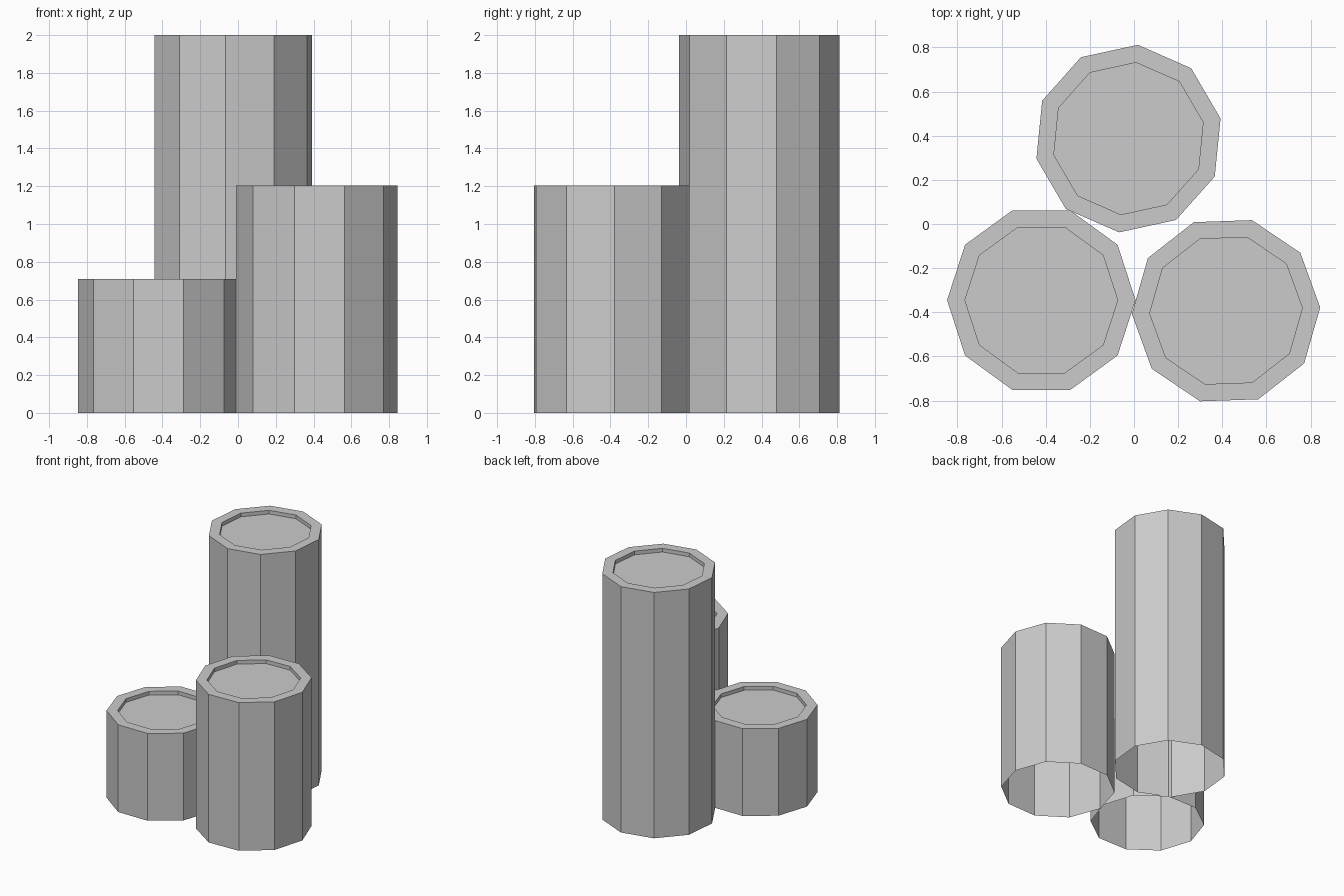
import bpy, bmesh
from math import cos, sin, pi, radians

cube = bpy.data.objects.get("Cube")
if cube:
    bpy.data.objects.remove(cube, do_unlink=True)

SIDES = 10
OUTER, INNER, RECESS = 0.427, 0.346, 0.03

grey = bpy.data.materials.new("light grey")
grey.use_nodes = True
grey.diffuse_color = (0.6, 0.6, 0.6, 1)
grey.node_tree.nodes["Principled BSDF"].inputs["Base Color"].default_value = (0.6, 0.6, 0.6, 1)


def post(name, x, y, height, turn):
    """Ten-sided post, open underneath, with a rim around a sunken top."""
    bm = bmesh.new()
    profile = [(OUTER, 0), (OUTER, height), (INNER, height), (INNER, height - RECESS)]
    rings = []
    for r, z in profile:
        angles = [radians(turn) + 2 * pi * i / SIDES for i in range(SIDES)]
        rings.append([bm.verts.new((r * cos(a), r * sin(a), z)) for a in angles])
    # Outer wall, rim and recess wall
    for low, high in zip(rings, rings[1:]):
        for i in range(SIDES):
            j = (i + 1) % SIDES
            bm.faces.new((low[i], low[j], high[j], high[i]))
    # Sunken top
    bm.faces.new(rings[-1])
    mesh = bpy.data.meshes.new(name)
    bm.to_mesh(mesh)
    bm.free()
    mesh.materials.append(grey)
    obj = bpy.data.objects.new(name, mesh)
    obj.location = (x, y, 0)
    bpy.context.collection.objects.link(obj)


post("short_post", -0.42, -0.345, 0.71, 0)
post("medium_post", 0.417, -0.393, 1.205, 2)
post("tall_post", -0.025, 0.387, 2.0, 12.3)
